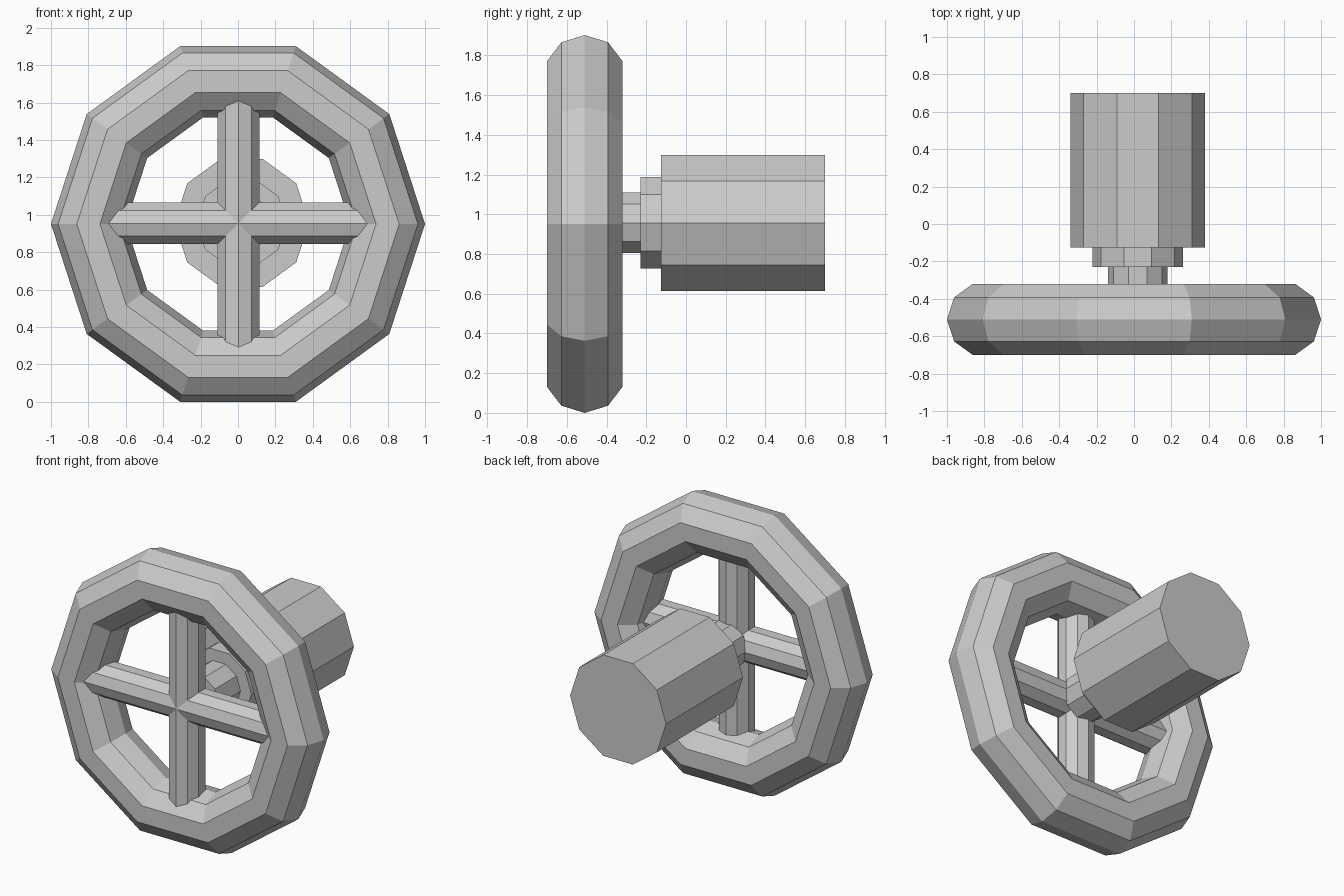
import bpy
from math import pi

if "Cube" in bpy.data.objects:
    bpy.data.objects.remove(bpy.data.objects["Cube"])

SIDES = 10
CZ = 0.951  # height of the wheel axis


def cylinder(name, radius, length, location, rotation):
    bpy.ops.mesh.primitive_cylinder_add(vertices=SIDES, radius=radius, depth=length,
                                        location=location, rotation=rotation)
    bpy.context.object.name = name


# Wheel rim, low-poly torus facing the front
bpy.ops.mesh.primitive_torus_add(major_segments=SIDES, minor_segments=SIDES,
                                 major_radius=0.8, minor_radius=0.2,
                                 location=(0, -0.51, CZ), rotation=(pi / 2, 0, 0))
bpy.context.object.name = "wheel_rim"

# Crossed spokes, ends buried in the rim
for name, rot in (("vertical_spoke", (0, 0, 0)), ("horizontal_spoke", (0, pi / 2, 0))):
    cylinder(name, 0.117, 1.58, (0.003, -0.55, CZ + 0.004), rot)

# Stepped shaft behind the wheel: name, radius, front y, back y
for name, radius, y0, y1 in (("axle", 0.16, -0.46, -0.23),
                             ("collar", 0.242, -0.23, -0.125),
                             ("valve_body", 0.36, -0.125, 0.70)):
    cylinder(name, radius, y1 - y0, (0.02, (y0 + y1) / 2, CZ + 0.006), (pi / 2, pi / 2, 0))
